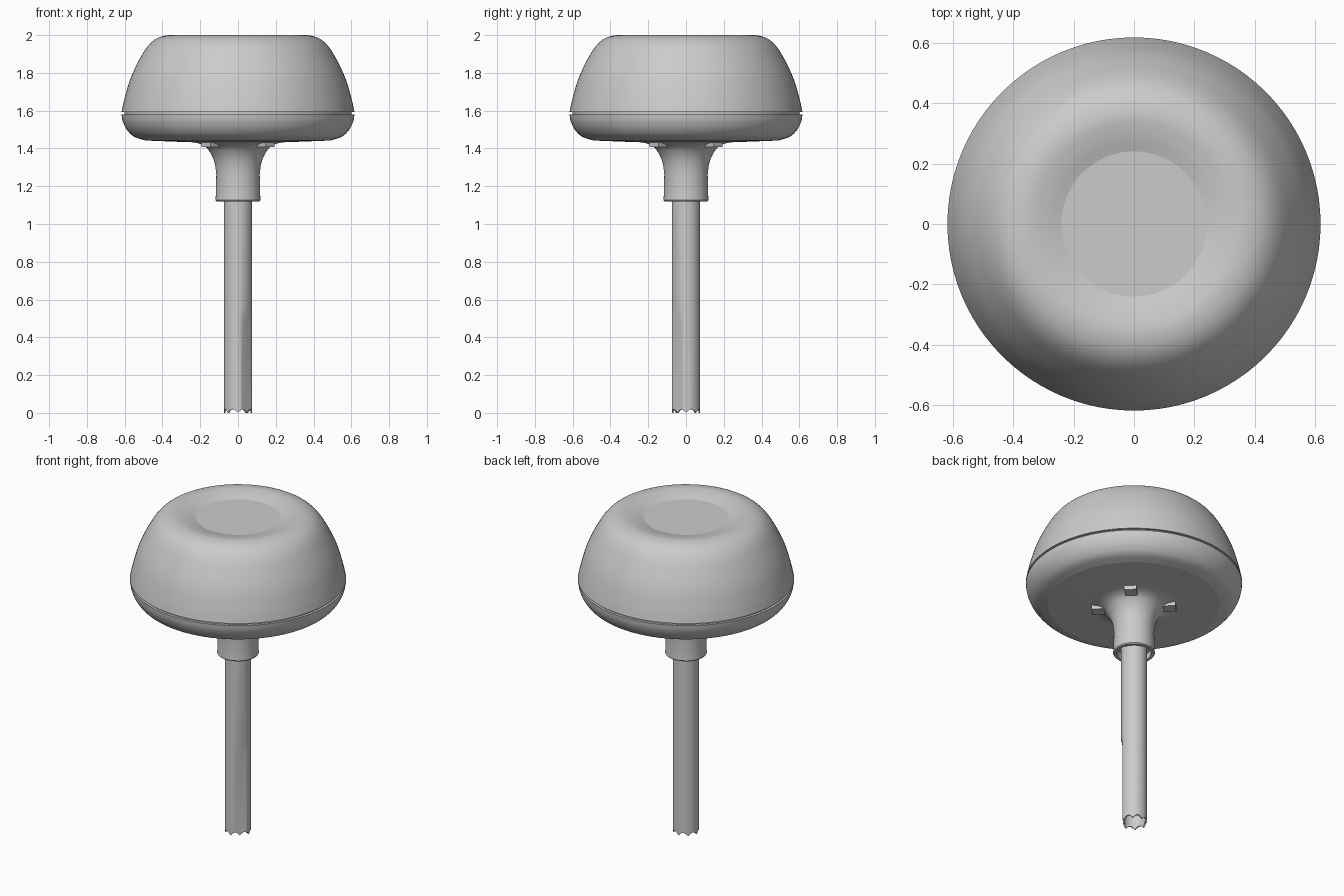
import bpy, bmesh, math
from mathutils import Vector

if "Cube" in bpy.data.objects:
    bpy.data.objects.remove(bpy.data.objects["Cube"])

grey = bpy.data.materials.new("satin grey")
grey.use_nodes = True
GREY = (0.6, 0.6, 0.6, 1)
grey.diffuse_color = GREY
grey.node_tree.nodes["Principled BSDF"].inputs["Base Color"].default_value = GREY


def finish(name, bm, angle):
    bmesh.ops.remove_doubles(bm, verts=bm.verts, dist=1e-5)
    bmesh.ops.recalc_face_normals(bm, faces=bm.faces)
    mesh = bpy.data.meshes.new(name)
    bm.to_mesh(mesh)
    bm.free()
    mesh.materials.append(grey)
    ob = bpy.data.objects.new(name, mesh)
    bpy.context.collection.objects.link(ob)
    bpy.ops.object.select_all(action='DESELECT')
    ob.select_set(True)
    bpy.context.view_layer.objects.active = ob
    bpy.ops.object.shade_smooth_by_angle(angle=math.radians(angle))
    return ob


def curve(points, steps=5):
    """Smooth curve through (radius, height) points."""
    p = [Vector(q) for q in points]
    p = [2 * p[0] - p[1]] + p + [2 * p[-1] - p[-2]]
    out = []
    for a, b, c, d in zip(p, p[1:], p[2:], p[3:]):
        for i in range(steps):
            t = i / steps
            out.append(0.5 * (2 * b + (c - a) * t + (2 * a - 5 * b + 4 * c - d) * t**2
                              + (3 * b - a - 3 * c + d) * t**3))
    return out + [p[-2]]


def lathe(name, profile, segments=96, angle=13):
    bm = bmesh.new()
    vs = [bm.verts.new((r, 0, z)) for r, z in profile]
    es = [bm.edges.new(pair) for pair in zip(vs, vs[1:])]
    bmesh.ops.spin(bm, geom=vs + es, cent=(0, 0, 0), axis=(0, 0, 1),
                   angle=math.tau, steps=segments)
    return finish(name, bm, angle)


# Domed cap with a shallow dished top and a flat centre
dome = curve([(0.617, 1.592), (0.602, 1.66), (0.573, 1.76), (0.533, 1.85),
              (0.483, 1.935), (0.43, 1.982), (0.365, 2.0), (0.30, 1.992), (0.24, 1.975)])
lathe("dome_cap", [(0, 1.592)] + dome + [(0, 1.975)])

# Narrow core showing as the seam between the two shells
lathe("seam_core", [(0, 1.57), (0.602, 1.57), (0.602, 1.6), (0, 1.6)])

# Rounded lower shell
shell = curve([(0.617, 1.58), (0.609, 1.54), (0.587, 1.497), (0.55, 1.462), (0.49, 1.442)])
lathe("lower_shell", [(0, 1.58)] + shell + [(0.26, 1.433), (0, 1.433)])

# Flared collar with a recessed socket underneath
flare = curve([(0.115, 1.26), (0.121, 1.31), (0.137, 1.36), (0.168, 1.405),
               (0.21, 1.427), (0.265, 1.435)])
lathe("flared_collar", [(0, 1.16), (0.098, 1.16), (0.098, 1.12), (0.114, 1.12),
                        (0.119, 1.126), (0.118, 1.14)] + flare)

# Four small lugs around the collar
for i in range(4):
    a = math.radians(45 + 90 * i)
    bm = bmesh.new()
    bmesh.ops.create_cube(bm, size=1)
    bmesh.ops.scale(bm, vec=(0.07, 0.07, 0.035), verts=bm.verts)
    lug = finish("collar_lug_%d" % (i + 1), bm, 30)
    lug.location = (0.205 * math.cos(a), 0.205 * math.sin(a), 1.424)
    lug.rotation_euler.z = a

# Hollow pole with a scalloped lower end and a flat cut on one side
N = 48
flat = Vector((math.cos(-math.pi / 4), math.sin(-math.pi / 4), 0))
bm = bmesh.new()
rings = []
for radius, height in [(0.066, 0.5), (0.066, 0), (0.075, 0), (0.075, 0.5),
                       (0.075, 0.56), (0.075, 1.2)]:
    ring = []
    for i in range(N):
        t = math.tau * i / N
        z = height or 0.02 * abs(math.sin(4 * t))
        co = Vector((radius * math.cos(t), radius * math.sin(t), z))
        limit = 0.055 if radius < 0.07 else 0.063
        if height < 0.55:
            co -= flat * max(0, co.dot(flat) - limit)
        ring.append(bm.verts.new(co))
    rings.append(ring)
for low, high in zip(rings, rings[1:]):
    for i in range(N):
        j = (i + 1) % N
        bm.faces.new((low[i], low[j], high[j], high[i]))
bm.faces.new(rings[0])
bm.faces.new(rings[-1])
finish("pole", bm, 20)
